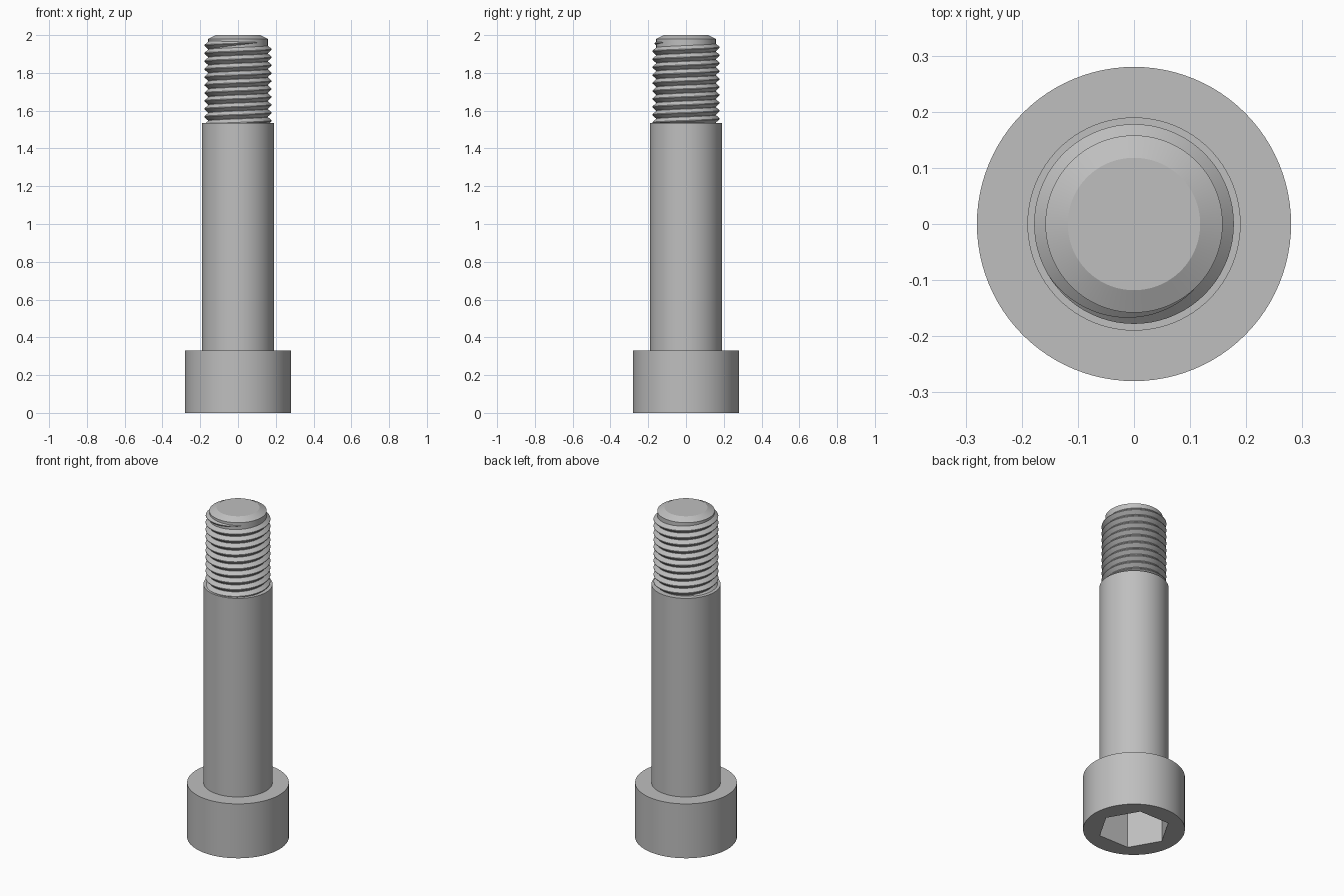
import bpy
import bmesh
from math import sin, cos, tau, radians

if "Cube" in bpy.data.objects:
    bpy.data.objects.remove(bpy.data.objects["Cube"], do_unlink=True)

# Single plain metal colour
steel = bpy.data.materials.new("grey steel")
steel.use_nodes = True
steel.diffuse_color = (0.52, 0.52, 0.52, 1)
steel.node_tree.nodes["Principled BSDF"].inputs["Base Color"].default_value = (0.52, 0.52, 0.52, 1)


def make_object(name, bm, angle=25):
    bmesh.ops.recalc_face_normals(bm, faces=bm.faces)
    mesh = bpy.data.meshes.new(name)
    bm.to_mesh(mesh)
    bm.free()
    mesh.materials.append(steel)
    obj = bpy.data.objects.new(name, mesh)
    bpy.context.collection.objects.link(obj)
    smooth(obj, angle)
    return obj


def smooth(obj, angle):
    bpy.ops.object.select_all(action="DESELECT")
    obj.select_set(True)
    bpy.context.view_layer.objects.active = obj
    bpy.ops.object.shade_smooth_by_angle(angle=radians(angle))


def turned(name, profile, sides=96):
    """Solid of revolution about z from (radius, height) points, capped at both ends."""
    bm = bmesh.new()
    rings = [[bm.verts.new((r * cos(tau * i / sides), r * sin(tau * i / sides), z))
              for i in range(sides)] for r, z in profile]
    for low, high in zip(rings, rings[1:]):
        for i in range(sides):
            j = (i + 1) % sides
            bm.faces.new((low[i], low[j], high[j], high[i]))
    bm.faces.new(rings[0][::-1])
    bm.faces.new(rings[-1])
    return make_object(name, bm)


# Head, shank and the chamfered core under the thread
HEAD_TOP, SHANK_TOP = 0.33, 1.535
ROOT, CREST, PITCH = 0.158, 0.178, 0.042
head = turned("head", [(0.28, 0), (0.28, HEAD_TOP)])
turned("shank", [(0.19, HEAD_TOP - 0.03), (0.19, SHANK_TOP)])
turned("threaded_end_core", [(ROOT, SHANK_TOP - 0.03), (ROOT, 1.98), (0.118, 2.0)])

# Hexagonal socket cut into the underside of the head
socket = turned("socket_cutter", [(0.2, -0.1), (0.2, 0.23)], sides=6)
cut = head.modifiers.new("socket", "BOOLEAN")
cut.object = socket
cut.solver = "EXACT"
bpy.context.view_layer.objects.active = head
bpy.ops.object.modifier_apply(modifier=cut.name)
bpy.data.objects.remove(socket, do_unlink=True)
smooth(head, 25)

# Right-handed thread: a V-shaped ridge swept up a helix, fading out at the top
STEPS, TURNS = 72, 10.5
END_ANGLE, END_Z = radians(-40), 1.962
bm = bmesh.new()
previous = None
total = int(STEPS * TURNS)
for i in range(total + 1):
    back = (total - i) / STEPS                 # turns left before the end
    angle = END_ANGLE - back * tau
    z = END_Z - back * PITCH
    fade = min(1, back / 0.3)
    crest = ROOT - 0.001 + (CREST - ROOT + 0.001) * fade
    half = PITCH / 2 * max(fade, 0.05)
    section = [(ROOT - 0.001, z - half), (crest, z - 0.002 * fade),
               (crest, z + 0.002 * fade), (ROOT - 0.001, z + half)]
    current = [bm.verts.new((r * cos(angle), r * sin(angle), h)) for r, h in section]
    if previous:
        for k in range(3):
            bm.faces.new((previous[k], current[k], current[k + 1], previous[k + 1]))
        # Hidden inner face closes the ridge
        bm.faces.new((previous[3], current[3], current[0], previous[0]))
    else:
        bm.faces.new(current)
    previous = current
bm.faces.new(previous[::-1])
make_object("thread", bm, 30)
